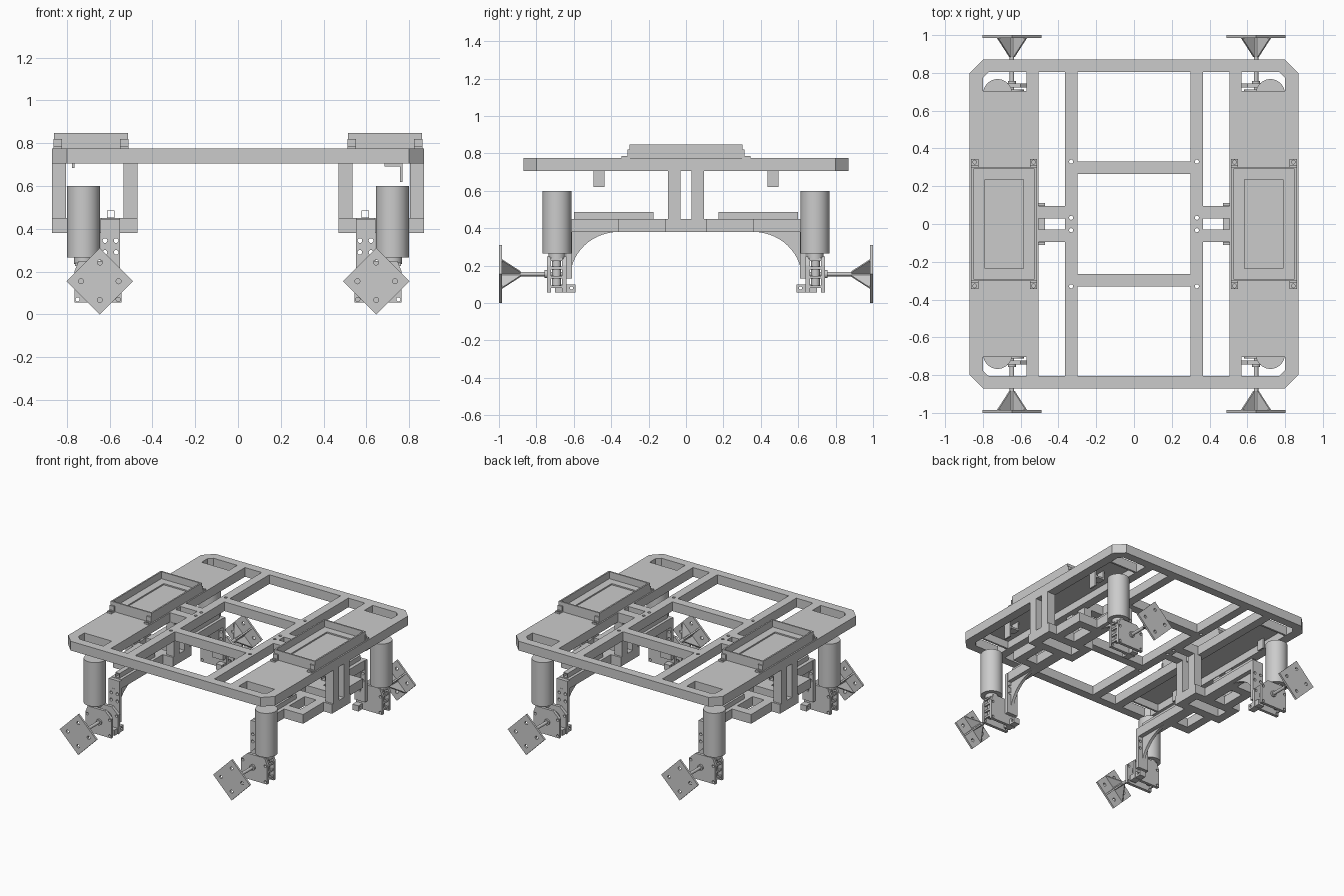
import bpy, bmesh, math
from mathutils import Matrix

if "Cube" in bpy.data.objects:
    bpy.data.objects.remove(bpy.data.objects["Cube"])


def prism(name, pts, axis, a, b, smooth=False):
    """Extrude a 2D outline from a to b. Outline is (x,y), (x,z) or (y,z) for axis z, y, x."""
    place = {'z': lambda u, v, w: (u, v, w),
             'y': lambda u, v, w: (u, w, v),
             'x': lambda u, v, w: (w, u, v)}[axis]
    bm = bmesh.new()
    lo = [bm.verts.new(place(u, v, a)) for u, v in pts]
    hi = [bm.verts.new(place(u, v, b)) for u, v in pts]
    bm.faces.new(lo)
    bm.faces.new(hi)
    n = len(pts)
    for i in range(n):
        f = bm.faces.new((lo[i], lo[(i + 1) % n], hi[(i + 1) % n], hi[i]))
        f.smooth = smooth
    bmesh.ops.recalc_face_normals(bm, faces=bm.faces)
    me = bpy.data.meshes.new(name)
    bm.to_mesh(me)
    bm.free()
    ob = bpy.data.objects.new(name, me)
    bpy.context.collection.objects.link(ob)
    return ob


def box(name, x0, x1, y0, y1, z0, z1):
    return prism(name, [(x0, y0), (x1, y0), (x1, y1), (x0, y1)], 'z', z0, z1)


def cyl(name, u, v, r, axis, a, b, n=32):
    pts = [(u + r * math.cos(2 * math.pi * i / n), v + r * math.sin(2 * math.pi * i / n)) for i in range(n)]
    return prism(name, pts, axis, a, b, True)


def cut(ob, cutters):
    """Subtract each cutter, bake the result and remove the cutters."""
    for c in cutters:
        c.hide_render = True
        m = ob.modifiers.new("cut", 'BOOLEAN')
        m.object, m.operation, m.solver = c, 'DIFFERENCE', 'EXACT'
    me = bpy.data.meshes.new_from_object(ob.evaluated_get(bpy.context.evaluated_depsgraph_get()))
    ob.modifiers.clear()
    ob.data = me
    for c in cutters:
        bpy.data.objects.remove(c)
    return ob


def mirror(ob, x=True, y=True):
    m = ob.modifiers.new("mirror", 'MIRROR')
    m.use_axis = (x, y, False)
    m.use_mirror_merge = False
    return ob


# Top frame with its openings, end slots and recesses under the decks
E, C = 0.87, 0.80
frame = prism("top_frame", [(-C, -E), (C, -E), (E, -C), (E, C), (C, E), (-C, E), (-E, C), (-E, -C)],
              'z', 0.705, 0.775)
cutters = [box("cutter", -0.30, 0.30, a, b, 0.6, 0.9)
           for a, b in ((-0.805, -0.33), (-0.265, 0.265), (0.33, 0.805))]
for s in (-1, 1):
    x0, x1 = sorted((s * 0.365, s * 0.505))
    for a, b in ((-0.805, -0.095), (-0.03, 0.03), (0.095, 0.805)):
        cutters.append(box("cutter", x0, x1, a, b, 0.6, 0.9))
    r0, r1 = sorted((s * 0.57, s * 0.80))
    cutters.append(box("cutter", r0, r1, -0.69, 0.69, 0.6, 0.762))
    for t in (-1, 1):
        cutters.append(prism("cutter", [(s * x, t * y) for x, y in (
            (0.57, 0.705), (0.80, 0.705), (0.80, 0.775), (0.77, 0.805), (0.57, 0.805))], 'z', 0.6, 0.9))
        for y in (0.033, 0.33):
            cutters.append(cyl("cutter", s * 0.333, t * y, 0.011, 'z', 0.6, 0.9, 16))
cut(frame, cutters)

# Open trays on the side decks
tray = box("tray", 0.515, 0.86, -0.302, 0.302, 0.775, 0.848)
cut(tray, [box("cutter", 0.526, 0.849, -0.291, 0.291, 0.795, 0.9),
           box("cutter", 0.585, 0.79, -0.235, 0.235, 0.785, 0.8)])
mirror(tray, y=False)
for x in (0.513, 0.824):
    tab = box("tray_tab", x, x + 0.038, 0.30, 0.345, 0.775, 0.787)
    mirror(cut(tab, [cyl("cutter", x + 0.019, 0.328, 0.01, 'z', 0.7, 0.9, 16)]))
    mirror(box("tray_tab_upright", x, x + 0.038, 0.30, 0.313, 0.787, 0.82))

# Legs hanging from the frame down to the lower carrier
for x0, x1 in ((0.47, 0.535), (0.805, 0.87)):
    mirror(box("hanger_post", x0, x1, 0.03, 0.097, 0.44, 0.705))
    mirror(box("carrier_end_bar", x0, x1, -0.112, 0.112, 0.38, 0.45), y=False)

# Lower carrier: cross bars, side rings and long arms
mirror(box("carrier_cross_bar", 0.535, 0.805, 0.045, 0.112, 0.38, 0.45))
mirror(box("carrier_arm", 0.555, 0.64, 0.112, 0.61, 0.38, 0.45))
mirror(box("carrier_ring_side", 0.735, 0.80, 0.112, 0.36, 0.38, 0.45))
mirror(box("carrier_ring_end", 0.64, 0.735, 0.295, 0.36, 0.38, 0.45))

# Hollow rail on each arm
rail = box("rail_tube", 0.577, 0.613, 0.175, 0.60, 0.45, 0.486)
mirror(cut(rail, [box("cutter", 0.58, 0.61, 0.1, 0.7, 0.453, 0.483)]))

# Curved web and end plate that carry each gearbox
arc = [(0.36 + 0.26 * math.sin(t), 0.13 + 0.25 * math.cos(t))
       for t in [i * math.pi / 2 / 14 for i in range(15)]]
mirror(prism("arch_web", arc + [(0.64, 0.13), (0.64, 0.38)], 'x', 0.588, 0.61))
end_plate = box("arm_end_plate", 0.552, 0.642, 0.61, 0.638, 0.13, 0.447)
cut(end_plate, [cyl("cutter", x, z, 0.011, 'y', 0.5, 0.7, 16)
                for x in (0.57, 0.622) for z in (0.29, 0.345)])
mirror(end_plate)

# Motor
mirror(cyl("motor", 0.722, 0.69, 0.077, 'z', 0.265, 0.60, 48))
mirror(cyl("motor_collar", 0.722, 0.69, 0.045, 'z', 0.235, 0.265))

# Gearbox: two holed plates, inner gear, worm, spacers and foot block
for y0, y1 in ((0.64, 0.662), (0.722, 0.744)):
    plate = prism("gearbox_plate", [(0.545, 0.055), (0.765, 0.055), (0.765, 0.2), (0.745, 0.25),
                                    (0.60, 0.25), (0.545, 0.2)], 'y', y0, y1)
    cut(plate, [cyl("cutter", x, z, 0.01, 'y', 0.6, 0.8, 16)
                for x, z in ((0.56, 0.07), (0.75, 0.07), (0.75, 0.19), (0.56, 0.19))])
    mirror(plate)
mirror(cyl("gear_wheel", 0.645, 0.155, 0.062, 'y', 0.672, 0.712, 24))
mirror(cyl("worm", 0.725, 0.692, 0.024, 'z', 0.09, 0.24, 20))
for z in (0.08, 0.13, 0.18, 0.225):
    mirror(box("gearbox_spacer", 0.75, 0.762, 0.66, 0.724, z, z + 0.015))
foot = box("gearbox_foot_block", 0.55, 0.60, 0.59, 0.70, 0.057, 0.10)
mirror(cut(foot, [cyl("cutter", 0.612, 0.08, 0.009, 'x', 0.5, 0.7, 16)]))

# Output shaft and diamond wheel plate with diagonal gussets
X, Z = 0.646, 0.155
mirror(cyl("wheel_shaft", X, Z, 0.012, 'y', 0.66, 0.986, 20))
mirror(cyl("shaft_collar", X, Z, 0.022, 'y', 0.744, 0.757, 20))
D = 0.155
hub = prism("wheel_plate", [(X, Z - D), (X + D, Z), (X, Z + D), (X - D, Z)], 'y', 0.985, 1.0)
cut(hub, [cyl("cutter", X + dx, Z + dz, 0.012, 'y', 0.9, 1.1, 16)
          for dx, dz in ((0.088, 0), (-0.088, 0), (0, 0.088), (0, -0.088))])
mirror(hub)
for k in (45, 135):
    g = prism("wheel_gusset", [(-0.108, 0.985), (0.108, 0.985), (0.017, 0.885), (-0.017, 0.885)],
              'z', -0.005, 0.005)
    g.data.transform(Matrix.Translation((X, 0, Z)) @ Matrix.Rotation(math.radians(k), 4, 'Y'))
    mirror(g)

# Angle brackets under the right deck
mirror(box("bracket_drop", 0.757, 0.77, 0.435, 0.495, 0.62, 0.762), x=False)
mirror(box("bracket_flange", 0.685, 0.757, 0.435, 0.495, 0.692, 0.705), x=False)
mirror(box("bracket_web", 0.685, 0.697, 0.435, 0.495, 0.705, 0.762), x=False)
mirror(box("left_deck_tab", -0.775, -0.765, 0.435, 0.495, 0.685, 0.762), x=False)
